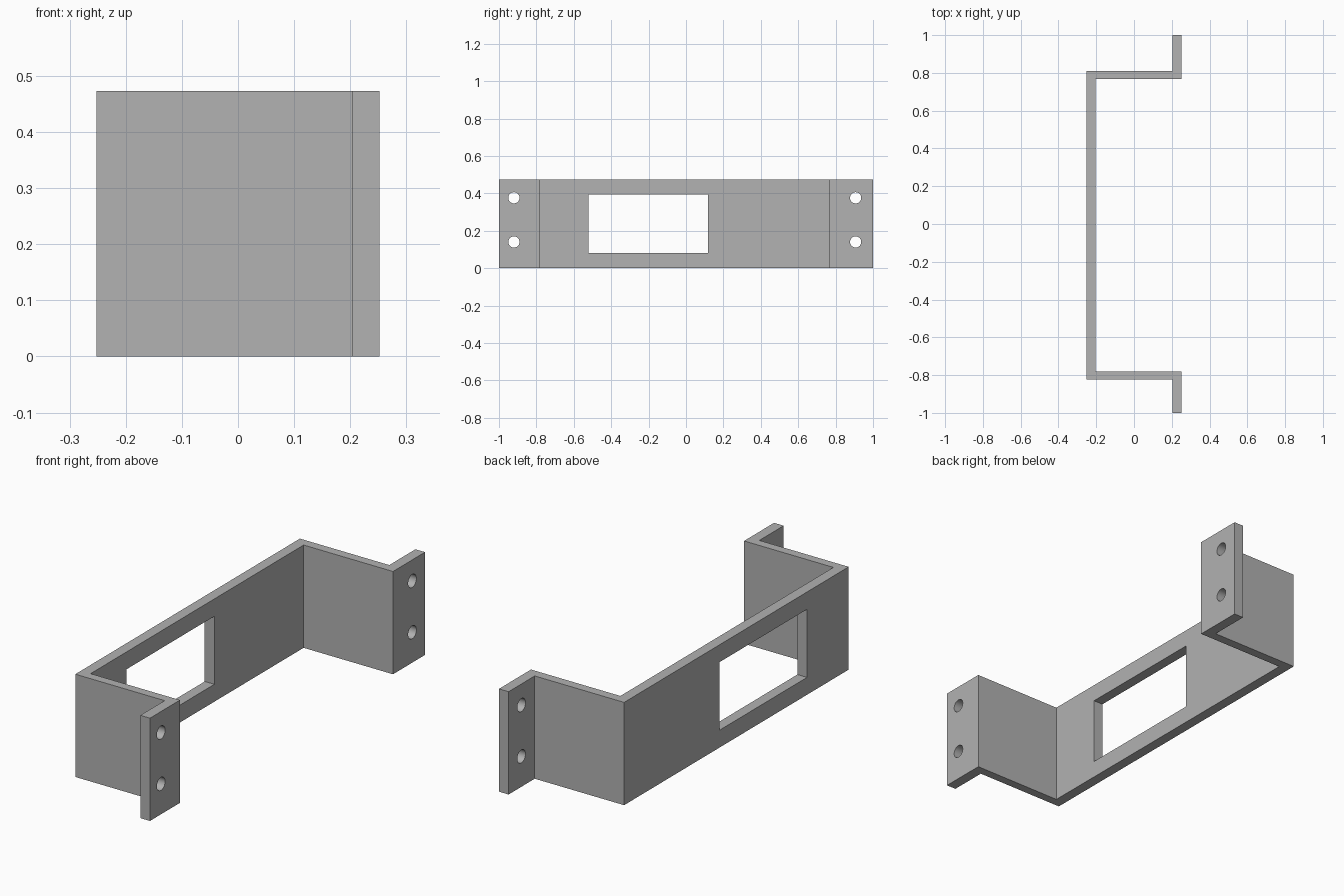
import bpy, bmesh, math
from mathutils import Matrix

cube = bpy.data.objects.get("Cube")
if cube:
    bpy.data.objects.remove(cube, do_unlink=True)

HEIGHT = 0.473
OUT, IN = 0.252, 0.203           # outer and inner x of web and flanges
BACK_IN, BACK_OUT = 0.767, 0.81   # back wall faces
FRONT_IN, FRONT_OUT = -0.782, -0.823

grey = bpy.data.materials.new("plain grey")
grey.use_nodes = True
color = (0.445, 0.445, 0.445, 1)
grey.diffuse_color = color
grey.node_tree.nodes["Principled BSDF"].inputs["Base Color"].default_value = color


def make_object(name, bm):
    bmesh.ops.recalc_face_normals(bm, faces=bm.faces)
    mesh = bpy.data.meshes.new(name)
    bm.to_mesh(mesh)
    bm.free()
    mesh.materials.append(grey)
    obj = bpy.data.objects.new(name, mesh)
    bpy.context.collection.objects.link(obj)
    return obj


# Bent strip: hat-shaped profile extruded upwards
profile = [
    (OUT, -1), (OUT, FRONT_IN), (-IN, FRONT_IN), (-IN, BACK_IN),
    (OUT, BACK_IN), (OUT, 1), (IN, 1), (IN, BACK_OUT),
    (-OUT, BACK_OUT), (-OUT, FRONT_OUT), (IN, FRONT_OUT), (IN, -1),
]
bm = bmesh.new()
base = bm.faces.new([bm.verts.new((x, y, 0)) for x, y in profile])
top = bmesh.ops.extrude_face_region(bm, geom=[base])["geom"]
bmesh.ops.translate(bm, vec=(0, 0, HEIGHT),
                    verts=[v for v in top if isinstance(v, bmesh.types.BMVert)])
bracket = make_object("mounting_bracket", bm)

# Cutters: off-centre window in the web, two screw holes in each flange
bm = bmesh.new()
y0, y1, z0, z1 = -0.52, 0.118, 0.08, 0.393
bmesh.ops.create_cube(bm, size=1, matrix=Matrix.Translation(
    (-0.23, (y0 + y1) / 2, (z0 + z1) / 2)) @ Matrix.Diagonal((0.2, y1 - y0, z1 - z0, 1)))
for y in (-0.92, 0.907):
    for z in (0.14, 0.376):
        bmesh.ops.create_cone(
            bm, cap_ends=True, segments=32, radius1=0.03, radius2=0.03, depth=0.2,
            matrix=Matrix.Translation((0.23, y, z)) @ Matrix.Rotation(math.pi / 2, 4, "Y"))
cutter = make_object("opening_cutter", bm)
cutter.hide_render = True

# Cut the openings and drop the cutter
cut = bracket.modifiers.new("openings", "BOOLEAN")
cut.operation = "DIFFERENCE"
cut.solver = "EXACT"
cut.object = cutter
bpy.ops.object.select_all(action="DESELECT")
bpy.context.view_layer.objects.active = bracket
bracket.select_set(True)
bpy.ops.object.modifier_apply(modifier=cut.name)
bpy.data.objects.remove(cutter, do_unlink=True)
bpy.ops.object.shade_smooth_by_angle(angle=math.radians(30))
